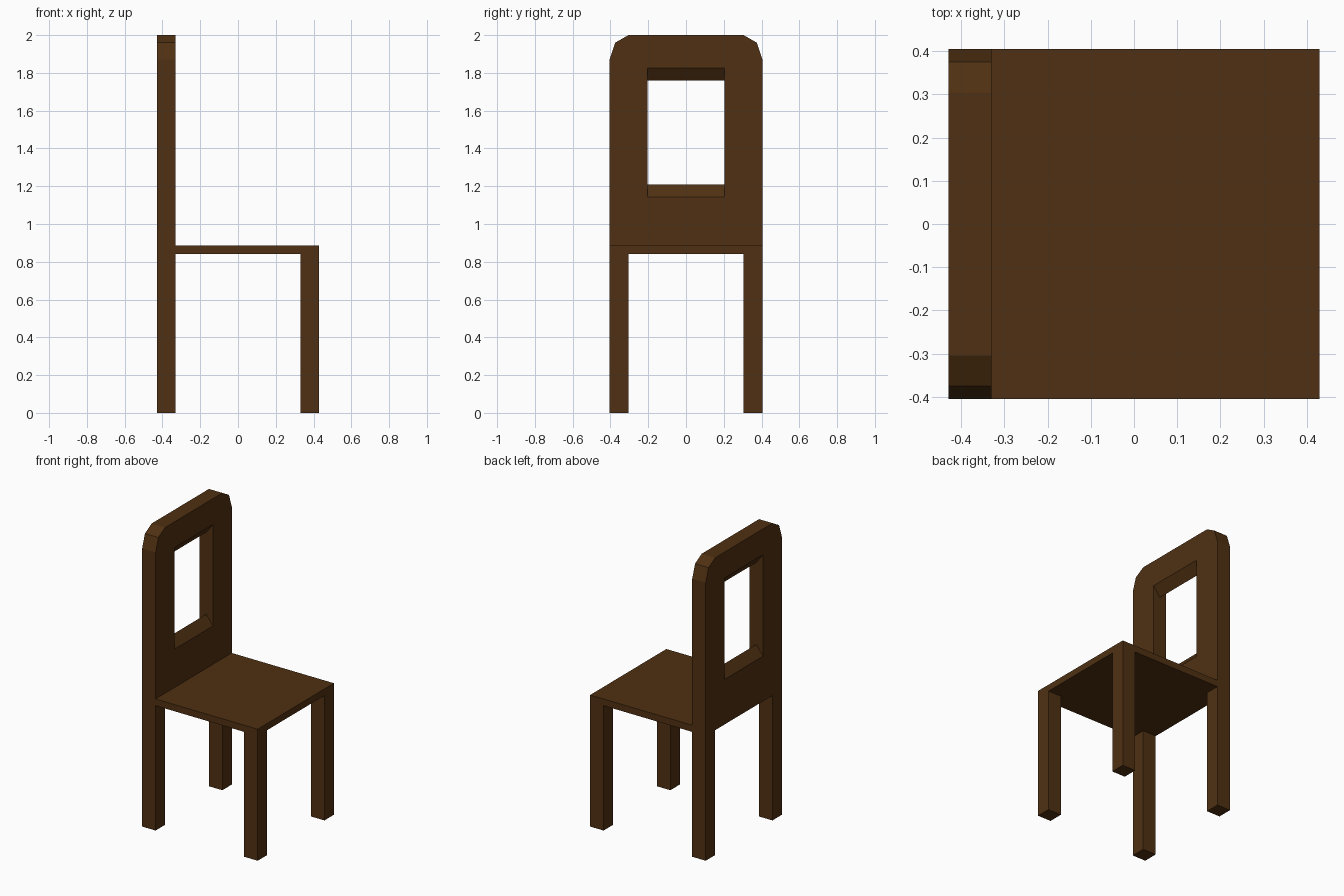
import bpy, bmesh
from mathutils import Vector

if "Cube" in bpy.data.objects:
    bpy.data.objects.remove(bpy.data.objects["Cube"])

wood = bpy.data.materials.new("dark_wood")
wood.diffuse_color = (0.08, 0.03, 0.006, 1)
wood.use_nodes = True
wood.node_tree.nodes["Principled BSDF"].inputs["Base Color"].default_value = wood.diffuse_color

HX, HY, T = 0.43, 0.405, 0.10      # half depth, half width, timber thickness
SEAT_LOW, SEAT_TOP = 0.84, 0.885


def prism(name, points, offset):
    """Extrude a closed 3D outline along an offset into a solid."""
    bm = bmesh.new()
    face = bm.faces.new([bm.verts.new(p) for p in points])
    moved = bmesh.ops.extrude_face_region(bm, geom=[face])["geom"]
    bmesh.ops.translate(bm, vec=Vector(offset),
                        verts=[v for v in moved if isinstance(v, bmesh.types.BMVert)])
    bmesh.ops.recalc_face_normals(bm, faces=bm.faces)
    mesh = bpy.data.meshes.new(name)
    bm.to_mesh(mesh)
    bm.free()
    mesh.materials.append(wood)
    obj = bpy.data.objects.new(name, mesh)
    bpy.context.collection.objects.link(obj)
    return obj


def box(name, x0, x1, y0, y1, z0, z1):
    return prism(name, [(x0, y0, z0), (x1, y0, z0), (x1, y1, z0), (x0, y1, z0)],
                 (0, 0, z1 - z0))


# Back panel and rear legs: one mirrored outline with chamfered top corners
half = [(HY - T, SEAT_LOW), (HY - T, 0), (HY, 0), (HY, 1.87), (0.375, 1.96), (0.305, 2.0)]
outline = half + [(-y, z) for y, z in reversed(half)]
back = prism("back_with_rear_legs", [(-HX, y, z) for y, z in outline], (T, 0, 0))

# Window opening, pinched midway through the panel
xm, xf, xb = -HX + T / 2, -HX + T, -HX
slope = 0.066 / (T / 2)
e = 0.02                            # overshoot past both panel faces
profile = [(xb - e, 1.143 - e * slope), (xm, 1.209), (xf + e, 1.143 - e * slope),
           (xf + e, 1.826 + e * slope), (xm, 1.76), (xb - e, 1.826 + e * slope)]
cutter = prism("window_cutter", [(x, -0.205, z) for x, z in profile], (0, 0.41, 0))
cutter.hide_render = True
cutter.hide_viewport = True
cut = back.modifiers.new("window", "BOOLEAN")
cut.operation = "DIFFERENCE"
cut.solver = "EXACT"
cut.object = cutter

# Seat board
box("seat", -HX + T, HX, -HY, HY, SEAT_LOW, SEAT_TOP)

# Front legs
for side, y0 in (("left", -HY), ("right", HY - T)):
    box("front_leg_" + side, HX - T, HX, y0, y0 + T, 0, SEAT_LOW)
